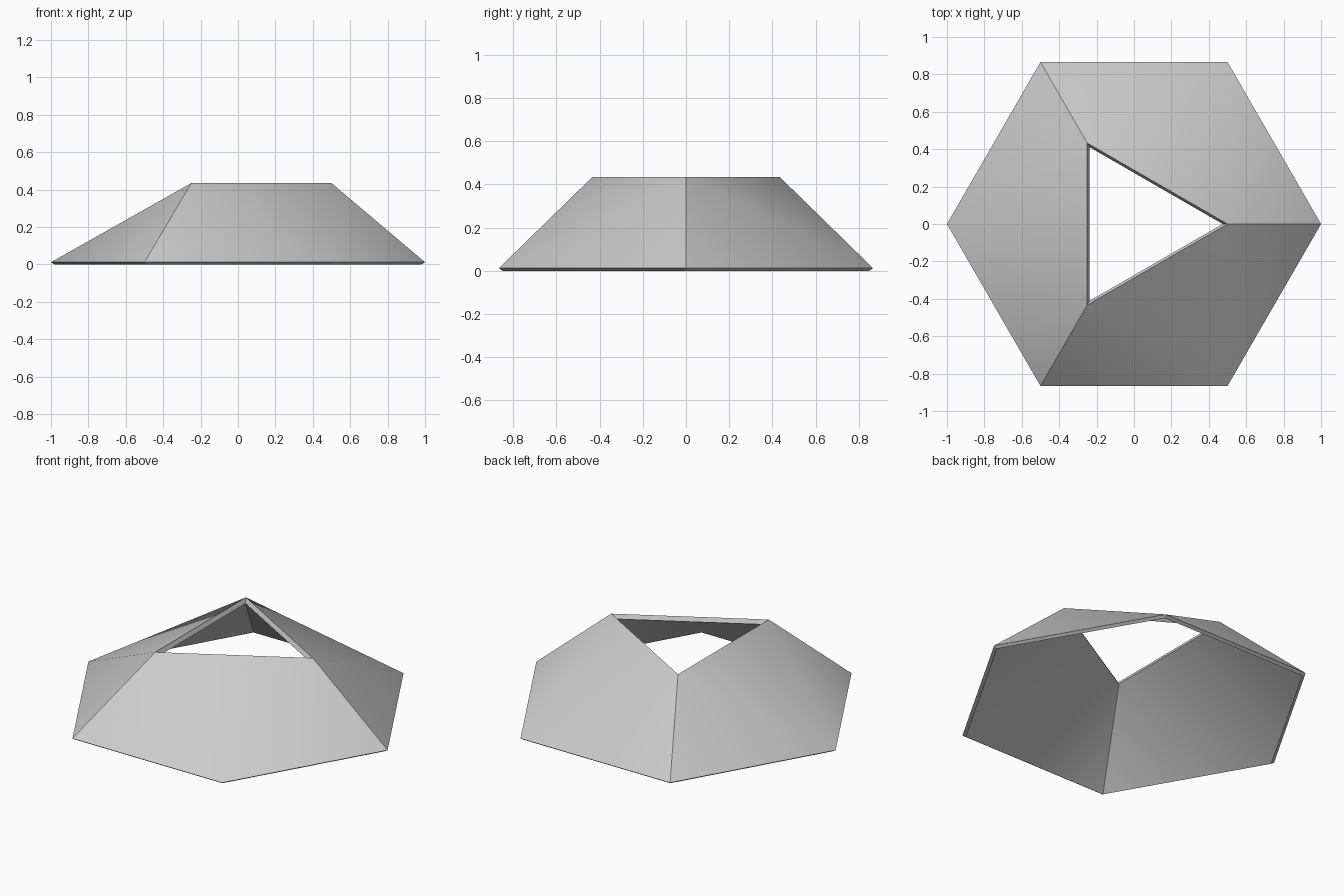
import bpy, bmesh, math

default = bpy.data.objects.get("Cube")
if default:
    bpy.data.objects.remove(default)

grey = bpy.data.materials.new("light_grey")
grey.use_nodes = True
colour = (0.6, 0.6, 0.6, 1)
grey.diffuse_color = colour
grey.node_tree.nodes["Principled BSDF"].inputs["Base Color"].default_value = colour

bm = bmesh.new()


def ring(count, radius, z):
    """Regular polygon of vertices with its first corner on +x."""
    angles = [math.tau * i / count for i in range(count)]
    return [bm.verts.new((radius * math.cos(a), radius * math.sin(a), z)) for a in angles]


# Hexagonal base and triangular opening, each with an outer and an inner loop
outer_base, outer_top = ring(6, 1.0, 0.012), ring(3, 0.5, 0.435)
inner_base, inner_top = ring(6, 0.98, 0.0), ring(3, 0.474, 0.41)


def skin(base, top):
    """Three folded panels, each made of one main triangle and two side triangles."""
    for i in range(3):
        a, b, c = (base[(2 * i + k) % 6] for k in range(3))
        t, u = top[i], top[(i + 1) % 3]
        for tri in ((a, b, t), (b, u, t), (b, c, u)):
            bm.faces.new(tri)


def rim(outer, inner):
    """Flat band that closes the shell between two loops."""
    n = len(outer)
    for i in range(n):
        j = (i + 1) % n
        bm.faces.new((outer[i], outer[j], inner[j], inner[i]))


skin(outer_base, outer_top)
skin(inner_base, inner_top)
rim(outer_base, inner_base)
rim(outer_top, inner_top)
bmesh.ops.recalc_face_normals(bm, faces=bm.faces)

mesh = bpy.data.meshes.new("canopy_shell")
bm.to_mesh(mesh)
bm.free()
mesh.materials.append(grey)
shell = bpy.data.objects.new("canopy_shell", mesh)
bpy.context.collection.objects.link(shell)

# Soft folds inside each panel, crisp ridges between panels
bpy.context.view_layer.objects.active = shell
shell.select_set(True)
bpy.ops.object.shade_smooth_by_angle(angle=math.radians(32))
